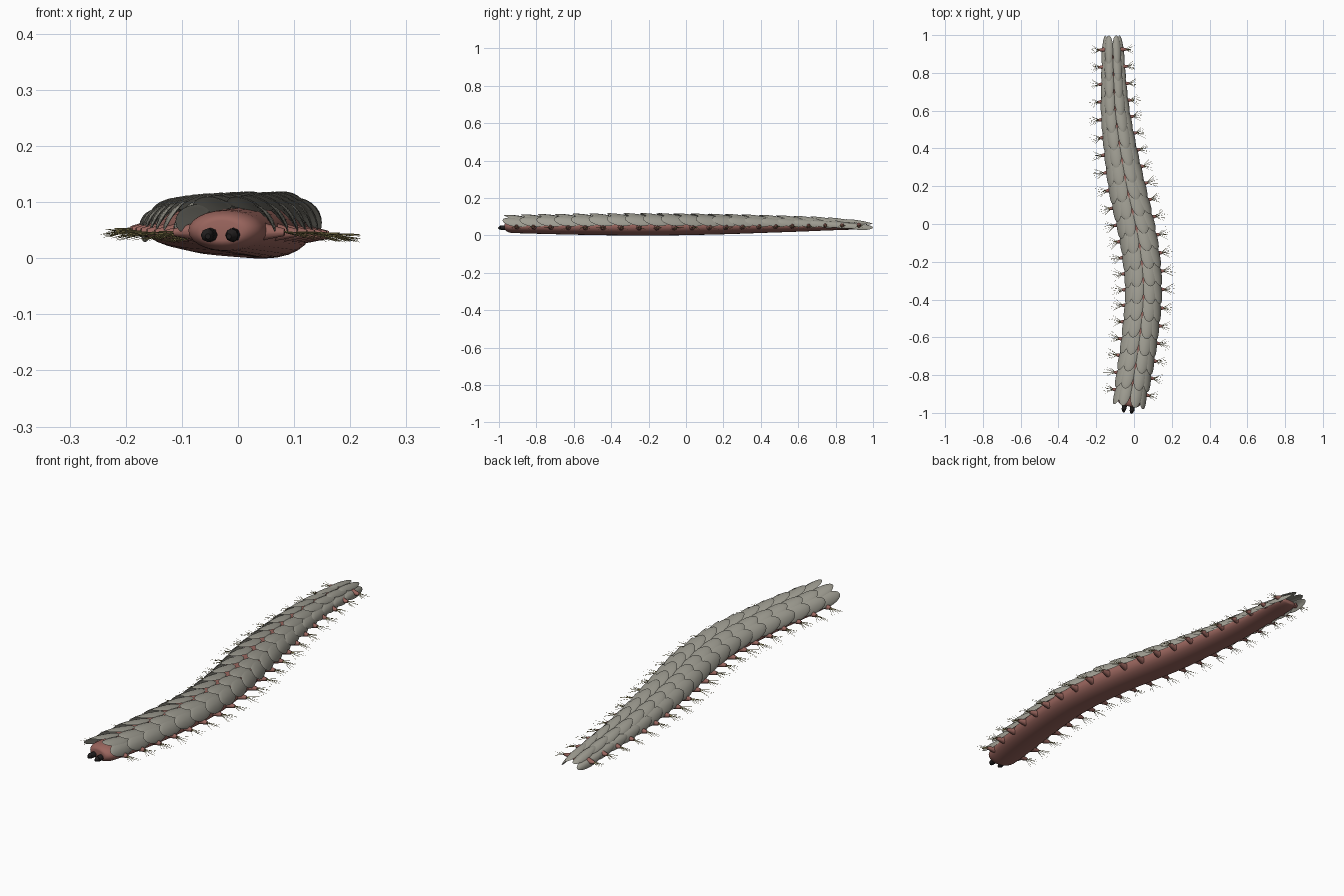
import bpy, bmesh, math, random
from mathutils import Matrix, Vector

random.seed(4)
if "Cube" in bpy.data.objects:
    bpy.data.objects.remove(bpy.data.objects["Cube"])

SEGMENTS = 21

# Stations along the worm: y, centre x, half width over scales, top z, bottom z
STATIONS = [
    (-1.0, -.035, .078, .110, .015), (-.8, 0, .095, .115, .009),
    (-.6, .03, .098, .118, .004), (-.35, .05, .1, .121, 0),
    (-.1, .027, .102, .121, 0), (.2, -.038, .101, .118, .006),
    (.4, -.073, .091, .114, .013), (.6, -.099, .08, .109, .02),
    (.8, -.109, .067, .1, .028), (1.0, -.114, .058, .082, .034)]


def station(y):
    """Smoothly interpolated centre x, half width, top and bottom."""
    n = len(STATIONS)
    i = max(0, min(n - 2, sum(s[0] <= y for s in STATIONS) - 1))
    a, b = STATIONS[i], STATIONS[i + 1]
    before, after = STATIONS[max(i - 1, 0)], STATIONS[min(i + 2, n - 1)]
    h = b[0] - a[0]
    t = (y - a[0]) / h
    out = []
    for k in range(1, 5):
        ma = (b[k] - before[k]) / (b[0] - before[0]) * h
        mb = (after[k] - a[k]) / (after[0] - a[0]) * h
        out.append(a[k] + t * ma + t * t * (3 * (b[k] - a[k]) - 2 * ma - mb)
                   + t ** 3 * (2 * (a[k] - b[k]) + ma + mb))
    return out


def frame(y):
    """Local frame whose Y axis follows the body towards the tail."""
    slope = (station(y + .01)[0] - station(y - .01)[0]) / .02
    return Matrix.Translation((station(y)[0], y, 0)) @ Matrix.Rotation(-math.atan(slope), 4, 'Z')


def material(name, rgb, rough):
    m = bpy.data.materials.new(name)
    m.use_nodes = True
    m.diffuse_color = (*rgb, 1)
    node = m.node_tree.nodes["Principled BSDF"]
    node.inputs["Base Color"].default_value = (*rgb, 1)
    node.inputs["Roughness"].default_value = rough
    return m


skin = material("reddish skin", (.32, .13, .11), .6)
shell = material("grey scale", (.35, .34, .29), .6)
bristle = material("straw bristle", (.32, .27, .1), .6)
black = material("black jaw", (.015, .013, .013), .4)


def finish(name, bm, mat):
    bmesh.ops.recalc_face_normals(bm, faces=bm.faces)
    mesh = bpy.data.meshes.new(name)
    bm.to_mesh(mesh)
    bm.free()
    mesh.materials.append(mat)
    ob = bpy.data.objects.new(name, mesh)
    bpy.context.collection.objects.link(ob)
    bpy.ops.object.select_all(action='DESELECT')
    ob.select_set(True)
    bpy.context.view_layer.objects.active = ob
    bpy.ops.object.shade_smooth_by_angle(angle=math.radians(50))
    return ob


def spike(bm, start, end, r1, r2, sides):
    """Tapered rod between two points."""
    start, end = Vector(start), Vector(end)
    d = end - start
    place = Matrix.Translation((start + end) / 2) @ d.to_track_quat('Z', 'Y').to_matrix().to_4x4()
    bmesh.ops.create_cone(bm, cap_ends=True, segments=sides, radius1=r1,
                          radius2=r2, depth=d.length, matrix=place)


# Body: flattened tube with rounded ends
def make_body():
    bm = bmesh.new()
    rings, sides = 64, 24
    first, last = -.965, .935
    loops = []
    for i in range(rings + 1):
        u = .5 - .5 * math.cos(math.pi * i / rings)
        y = first + (last - first) * u
        _, w, top, low = station(y)
        cap = min(1, (y - first) / .04, (last - y) / .06)
        r = .5 + .5 * math.sqrt(max(0, 1 - (1 - cap) ** 2))
        mid, half = (top - .026 + low) / 2, (top - .026 - low) / 2
        loops.append([bm.verts.new(frame(y) @ Vector((
            w * .8 * r * math.cos(math.tau * k / sides), 0,
            mid + half * r * math.sin(math.tau * k / sides)))) for k in range(sides)])
    for a, b in zip(loops, loops[1:]):
        for k in range(sides):
            n = (k + 1) % sides
            bm.faces.new((a[k], a[n], b[n], b[k]))
    bm.faces.new(loops[0])
    bm.faces.new(loops[-1])
    finish("body", bm, skin)


def segment_ys():
    return [-.892 + 1.815 * i / (SEGMENTS - 1) for i in range(SEGMENTS)]


# Scales: thin domed ovals, front edge lifted over the one ahead
def make_scales(name, side, offset, drop, roll, width):
    bm = bmesh.new()
    for y in segment_ys():
        _, w, top, low = station(y)
        made = bmesh.ops.create_uvsphere(bm, u_segments=20, v_segments=8, radius=1)["verts"]
        place = (frame(y) @ Matrix.Translation((side * offset * w, 0, top - drop))
                 @ Matrix.Rotation(side * math.radians(roll), 4, 'Y')
                 @ Matrix.Rotation(math.radians(-9), 4, 'X'))
        for v in made:
            x, length, z = v.co
            v.co = place @ Vector((x * width * w, length * .077,
                                   z * .004 - .009 * x * x - .003 * length ** 2))
    finish(name, bm, shell)


# Feet and bristle fans on one side
def make_feet(label, side):
    feet, hairs = bmesh.new(), bmesh.new()
    for y in segment_ys():
        _, w, top, low = station(y)
        f, z = frame(y), low + .36 * (top - low)
        size = .5 + 5 * w
        tip = w + .012
        spike(feet, f @ Vector((side * w * .6, 0, z)), f @ Vector((side * tip, 0, z - .002)),
              .019 * size, .007 * size, 10)
        for k in range(8):
            fan = math.radians(-38 + 76 * k / 7 + random.uniform(-5, 5))
            reach = random.uniform(.04, .062) * size
            end = (side * (tip + reach * math.cos(fan)), reach * math.sin(fan),
                   z - random.uniform(0, .016))
            spike(hairs, f @ Vector((side * (tip - .008), 0, z)), f @ Vector(end), .0011, .0003, 4)
    finish(label + "_feet", feet, skin)
    finish(label + "_bristles", hairs, bristle)


# Jaws: short blunt black prongs at the head
def make_jaw(label, side):
    bm = bmesh.new()
    f = frame(-.965)
    spike(bm, f @ Vector((side * .02, .01, .042)), f @ Vector((side * .022, -.022, .041)), .013, .012, 8)
    spike(bm, f @ Vector((side * .022, -.022, .041)), f @ Vector((side * .019, -.035, .039)), .012, .005, 8)
    finish(label + "_jaw", bm, black)


make_body()
for label, side in (("left", 1), ("right", -1)):
    make_scales(label + "_upper_scales", side, .36, .013, 10, .37)
    make_scales(label + "_side_scales", side, .8, .037, 50, .36)
    make_feet(label, side)
    make_jaw(label, side)
